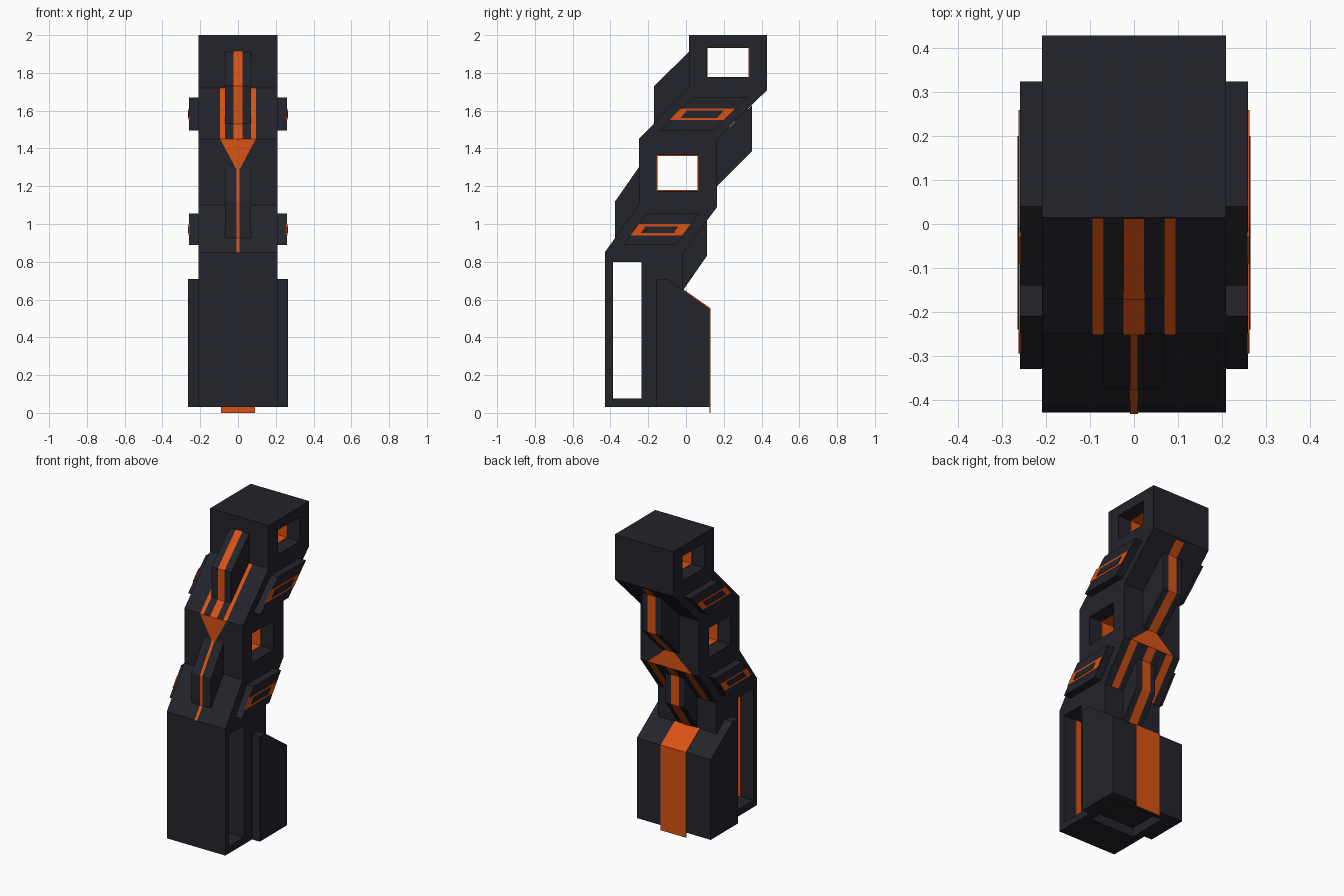
import bpy, bmesh

if "Cube" in bpy.data.objects:
    bpy.data.objects.remove(bpy.data.objects["Cube"])


def material(name, rgb):
    m = bpy.data.materials.new(name)
    m.diffuse_color = (*rgb, 1)
    m.use_nodes = True
    m.node_tree.nodes["Principled BSDF"].inputs["Base Color"].default_value = m.diffuse_color
    return m


DARK = material("dark slate", (0.017, 0.017, 0.025))
ORANGE = material("burnt orange", (0.70, 0.085, 0.007))


def finish(name, bm, mat, recalc=True):
    if recalc:
        bmesh.ops.recalc_face_normals(bm, faces=bm.faces)
    me = bpy.data.meshes.new(name)
    bm.to_mesh(me)
    bm.free()
    me.materials.append(mat)
    ob = bpy.data.objects.new(name, me)
    bpy.context.collection.objects.link(ob)
    return ob


def prism(name, profile, x0, x1, mat=DARK):
    """Side profile of (y, z) points extruded from x0 to x1."""
    bm = bmesh.new()
    f = bm.faces.new([bm.verts.new((x0, y, z)) for y, z in profile])
    r = bmesh.ops.extrude_face_region(bm, geom=[f])
    vs = [v for v in r["geom"] if isinstance(v, bmesh.types.BMVert)]
    bmesh.ops.translate(bm, verts=vs, vec=(x1 - x0, 0, 0))
    return finish(name, bm, mat)


def rect(y0, y1, z0, z1):
    return [(y0, z0), (y1, z0), (y1, z1), (y0, z1)]


def cut(ob, cutter):
    mod = ob.modifiers.new("cut", 'BOOLEAN')
    mod.operation = 'DIFFERENCE'
    mod.solver = 'EXACT'
    mod.object = cutter
    bpy.context.view_layer.objects.active = ob
    bpy.ops.object.modifier_apply(modifier=mod.name)


def ribbon(name, rows, side):
    """Painted stripe: rows of (x left, x right, y, z), lifted to front (-1) or back (1)."""
    bm = bmesh.new()
    vs = [[bm.verts.new((x, y + side * 0.003, z)) for x in (a, b)] for a, b, y, z in rows]
    for p, q in zip(vs, vs[1:]):
        loop = [p[0], p[1], q[1], q[0]]
        f = bm.faces.new(loop)
        f.normal_update()
        if f.normal.y * side < 0:
            f.normal_flip()
    return finish(name, bm, ORANGE, recalc=False)


def even(h, path):
    return [(-h, h, y, z) for y, z in path]


# Zigzag main body and the wider block behind its foot
body = prism("main_body", [
    (-.43, .03), (-.43, .85), (-.25, 1.10), (-.25, 1.45), (.015, 1.72), (.015, 2.0),
    (.43, 2.0), (.43, 1.71), (.165, 1.45), (.165, 1.09), (-.015, .85), (-.015, .03)], -.21, .21)
block = prism("rear_block", [
    (-.155, .03), (-.155, .71), (-.10, .71), (.125, .55), (.125, .03)], -.265, .265)

# Through windows with an orange lining in the middle, plus a shallow foot recess
windows = [("foot_slot", -.39, -.235, .075, .80),
           ("middle_window", -.155, .065, 1.175, 1.365),
           ("upper_window", .11, .335, 1.775, 1.935)]
cutters = []
for name, y0, y1, z0, z1 in windows:
    c = prism(name + "_cutter", rect(y0, y1, z0, z1), -.4, .4)
    cut(body, c)
    cutters.append(c)
    t = .004
    lining = [("front", (y0, y0 + t, z0, z1)), ("floor", (y0, y1, z0, z0 + t)),
              ("ceiling", (y0, y1, z1 - t, z1)), ("back", (y1 - t, y1, z0, z1))]
    if name == "foot_slot":
        lining = lining[:1]
    for label, r in lining:
        prism(f"{name}_{label}_lining", rect(*r), -.12, .12, ORANGE)
recess = prism("foot_recess_cutter", rect(-.2, .06, -.05, .09), -.16, .16)
cutters.append(recess)
for ob in (body, block):
    cut(ob, recess)
for c in cutters:
    c.hide_render = True
    bpy.data.objects.remove(c)

# Central ridges on the sloping faces, front and back
ridges = {
    "front_lower_ridge": [(-.375, .925), (-.375, 1.12), (-.25, 1.30), (-.25, 1.10)],
    "front_upper_ridge": [(-.17, 1.53), (-.17, 1.73), (.015, 1.91), (.015, 1.72)],
    "back_upper_ridge": [(.35, 1.63), (.35, 1.385), (.165, 1.20), (.165, 1.45)],
    "back_lower_ridge": [(.11, 1.02), (.11, .83), (-.015, .65), (-.015, .85)],
}
for name, p in ridges.items():
    prism(name, p, -.07, .07)


# Slanted side pads with an orange ring
def slanted(y0, y1, z0, z1, lean):
    return [(y0, z0), (y1, z0), (y1 + lean, z1), (y0 + lean, z1)]


pads = [("lower", (-.33, -.05, .89, 1.055, .12), (-.295, -.02, .94, 1.0, .045), (-.24, -.065, .952, .988, .025)),
        ("upper", (-.14, .145, 1.495, 1.67, .18), (-.09, .20, 1.55, 1.612, .06), (-.03, .165, 1.562, 1.6, .035))]
for level, outer, ring, core in pads:
    for side, s in (("right", 1), ("left", -1)):
        prism(f"{level}_{side}_pad", slanted(*outer), s * .21, s * .26)
        prism(f"{level}_{side}_pad_ring", slanted(*ring), s * .258, s * .263, ORANGE)
        prism(f"{level}_{side}_pad_core", slanted(*core), s * .258, s * .266)

# Front stripes: thin line, arrowhead, centre stripe and two side stripes
ribbon("front_thin_stripe", even(.009, [(-.43, .85), (-.375, .925), (-.375, 1.12), (-.25, 1.30)]), -1)
ribbon("front_arrowhead", [(-.009, .009, -.25, 1.29), (-.095, .095, -.25, 1.45)], -1)
ribbon("front_centre_stripe", even(.024, [(-.25, 1.45), (-.17, 1.53), (-.17, 1.73), (.015, 1.915)]), -1)
# Back stripes follow the same scheme
ribbon("back_upper_stripe", even(.03, [(.42, 1.70), (.35, 1.63), (.35, 1.385), (.165, 1.20)]), 1)
ribbon("back_arrowhead", [(-.03, .03, .165, 1.20), (-.16, .16, .165, 1.09)], 1)
ribbon("back_lower_stripe", even(.03, [(.165, 1.09), (.11, 1.02), (.11, .83), (-.015, .65)]), 1)
for side, s in (("right", 1), ("left", -1)):
    ribbon(f"front_{side}_stripe", [(s * .07, s * .095, y, z) for y, z in ((-.25, 1.45), (.015, 1.72))], -1)
    ribbon(f"back_{side}_stripe", [(s * .11, s * .16, y, z) for y, z in ((.165, 1.09), (-.015, .85))], 1)

# Broad orange band over the rear block, hanging to the ground
prism("rear_band", [(-.015, .645), (-.015, .655), (.131, .553), (.131, 0), (.124, 0), (.124, .545)],
      -.09, .09, ORANGE)
